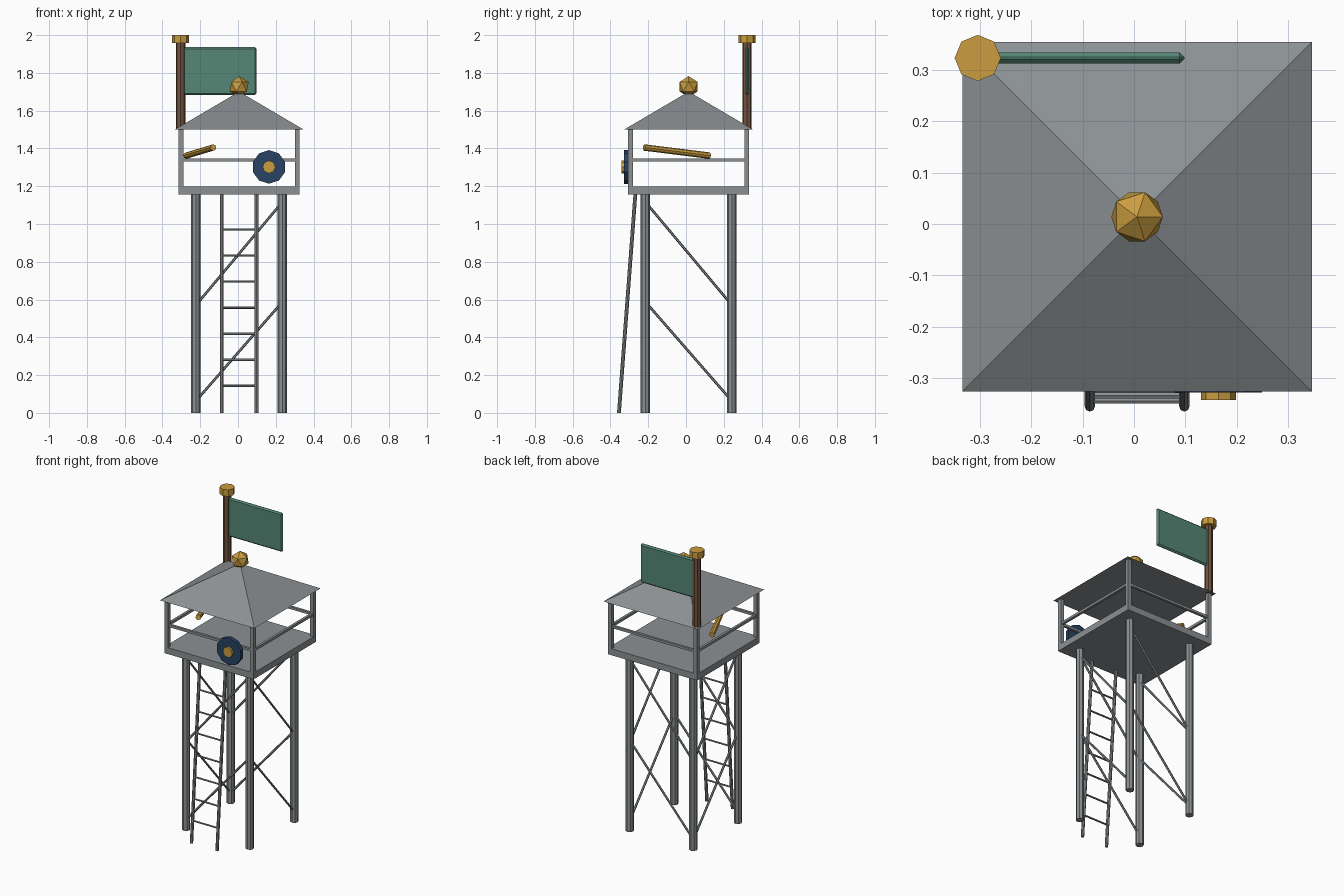
import bpy, math
from mathutils import Vector

if "Cube" in bpy.data.objects:
    bpy.data.objects.remove(bpy.data.objects["Cube"])

CX, CY = 0.006, 0.014   # tower axis


def mat(name, rgb):
    m = bpy.data.materials.new(name)
    m.diffuse_color = (*rgb, 1)
    m.use_nodes = True
    m.node_tree.nodes["Principled BSDF"].inputs["Base Color"].default_value = m.diffuse_color
    return m


GREY = mat("grey metal", (0.26, 0.28, 0.29))
GOLD = mat("gold", (0.60, 0.34, 0.05))
GREEN = mat("flag green", (0.09, 0.24, 0.18))
NAVY = mat("navy blue", (0.02, 0.055, 0.125))
BROWN = mat("brown wood", (0.17, 0.085, 0.05))


def finish(name, m):
    o = bpy.context.object
    o.name = name
    o.data.materials.append(m)
    return o


def rod(name, a, b, r, m, sides=8):
    a, b = Vector(a), Vector(b)
    d = b - a
    bpy.ops.mesh.primitive_cylinder_add(
        vertices=sides, radius=r, depth=d.length, location=(a + b) / 2,
        rotation=d.to_track_quat('Z', 'Y').to_euler())
    return finish(name, m)


def box(name, lo, hi, m):
    lo, hi = Vector(lo), Vector(hi)
    bpy.ops.mesh.primitive_cube_add(size=1, location=(lo + hi) / 2)
    o = finish(name, m)
    o.scale = hi - lo
    bpy.ops.object.transform_apply(location=False, rotation=False, scale=True)
    return o


# Legs and the corner posts of the lookout
L, P, W = 0.229, 0.308, 0.0125
for sx in (-1, 1):
    for sy in (-1, 1):
        x, y = CX + sx * L, CY + sy * L
        rod("leg", (x, y, 0), (x, y, 1.16), 0.025, GREY)
        x, y = CX + sx * P, CY + sy * P
        box("corner_post", (x - W, y - W, 1.158), (x + W, y + W, 1.502), GREY)

# Diagonal braces, two on each side; handrails between posts
T = 0.008
for s in (-1, 1):
    for z0, z1 in ((0.063, 0.588), (0.57, 1.117)):
        y = CY + s * L
        rod("brace", (CX - L, y, z0), (CX + L, y, z1), 0.007, GREY, 6)
        x = CX + s * L
        rod("brace", (x, CY + L, z0), (x, CY - L, z1), 0.007, GREY, 6)
    y, x = CY + s * P, CX + s * P
    box("handrail", (CX - P, y - T, 1.331), (CX + P, y + T, 1.347), GREY)
    box("handrail", (x - T, CY - P, 1.331), (x + T, CY + P, 1.347), GREY)

# Deck
D = 0.3205
box("deck", (CX - D, CY - D, 1.156), (CX + D, CY + D, 1.198), GREY)

# Pyramid roof and its faceted finial
bpy.ops.mesh.primitive_cone_add(vertices=4, radius1=0.34 * math.sqrt(2), radius2=0,
                                depth=0.2, location=(CX, CY, 1.601),
                                rotation=(0, 0, math.pi / 4))
finish("roof", GREY)
bpy.ops.mesh.primitive_ico_sphere_add(subdivisions=1, radius=0.056,
                                      location=(CX, CY, 1.727))
finish("roof_finial", GOLD)

# Leaning ladder
foot, head = Vector((CX, -0.355, 0)), Vector((CX, -0.268, 1.16))
half = Vector((0.092, 0, 0))
for s in (-1, 1):
    rod("ladder_rail", foot + s * half, head + s * half, 0.01, GREY, 8)
for i in range(7):
    p = foot.lerp(head, (0.143 + 0.138 * i) / 1.16)
    rod("ladder_rung", p - half, p + half, 0.006, GREY, 6)

# Flagpole with cap, and bevelled flag
FX, FY = -0.304, 0.323
rod("flagpole", (FX, FY, 1.5), (FX, FY, 1.97), 0.025, BROWN)
rod("flagpole_cap", (FX, FY, 1.957), (FX, FY, 2.0), 0.045, GOLD)
flag = box("flag", (FX, FY - 0.0105, 1.683), (0.098, FY + 0.0105, 1.936), GREEN)
bev = flag.modifiers.new("bevel", 'BEVEL')
bev.width, bev.segments = 0.009, 1

# Shield hung on the front rail
rod("shield", (0.164, -0.302, 1.302), (0.164, -0.328, 1.302), 0.089, NAVY, 10)
rod("shield_boss", (0.164, -0.31, 1.302), (0.164, -0.342, 1.302), 0.034, GOLD, 8)

# Slanted brass tube inside the lookout
rod("spyglass", (-0.131, -0.222, 1.405), (-0.274, 0.125, 1.362), 0.017, GOLD, 8)
